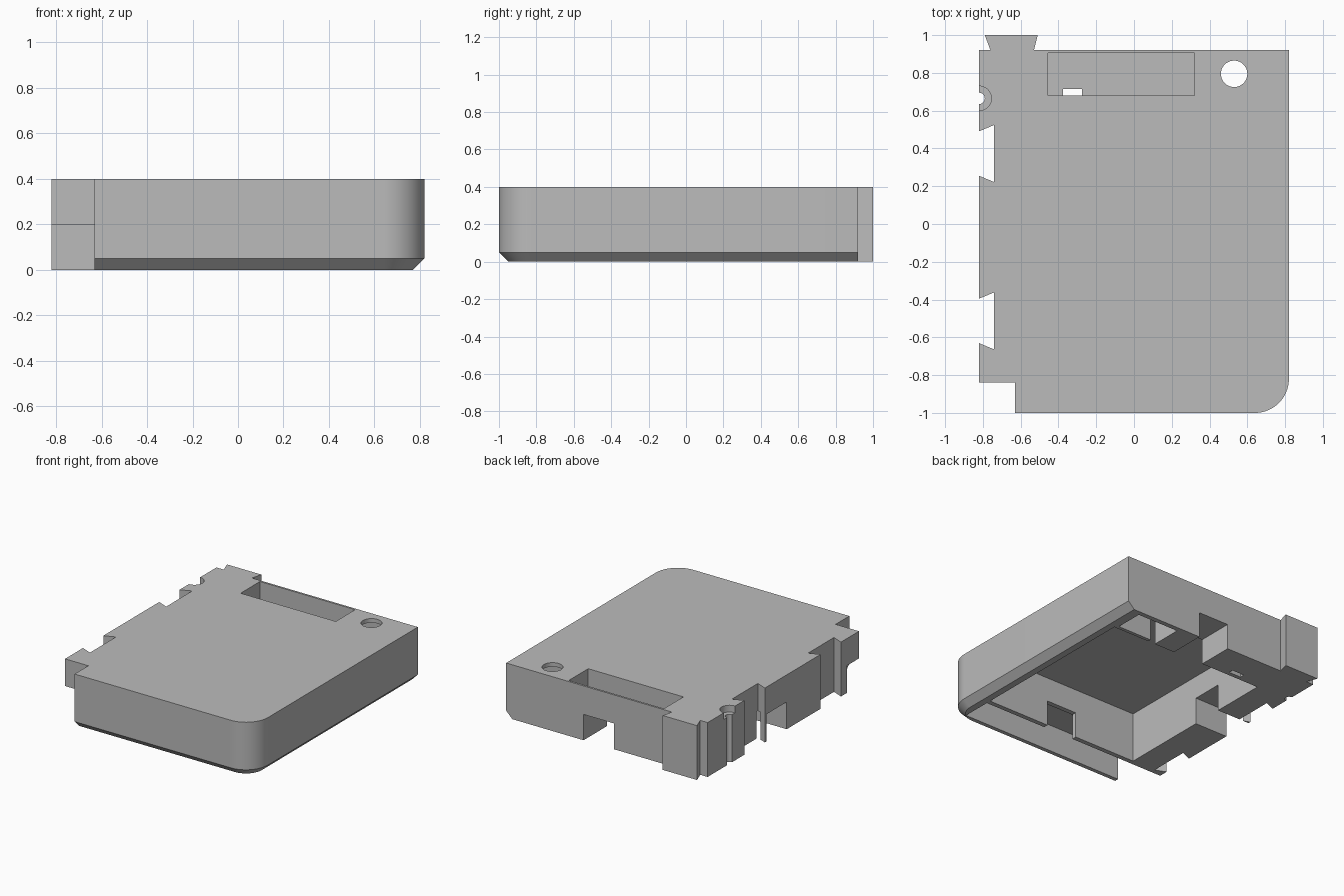
import bpy, bmesh, math

if "Cube" in bpy.data.objects:
    bpy.data.objects.remove(bpy.data.objects["Cube"], do_unlink=True)

H = 0.4        # overall height
CH = 0.05      # bottom chamfer
LOW = 0.2      # height of underside channels

grey = bpy.data.materials.new("light grey")
grey.use_nodes = True
colour = (0.5, 0.5, 0.5, 1)
grey.diffuse_color = colour
grey.node_tree.nodes["Principled BSDF"].inputs["Base Color"].default_value = colour


def loft(name, rings):
    """Solid through matching rings of 3D points, listed bottom to top."""
    bm = bmesh.new()
    loops = [[bm.verts.new(p) for p in ring] for ring in rings]
    n = len(loops[0])
    for a, b in zip(loops, loops[1:]):
        for i in range(n):
            j = (i + 1) % n
            bm.faces.new((a[i], a[j], b[j], b[i]))
    bm.faces.new(loops[0][::-1])
    bm.faces.new(loops[-1])
    bmesh.ops.recalc_face_normals(bm, faces=bm.faces)
    mesh = bpy.data.meshes.new(name)
    bm.to_mesh(mesh)
    bm.free()
    obj = bpy.data.objects.new(name, mesh)
    obj.data.materials.append(grey)
    bpy.context.collection.objects.link(obj)
    return obj


def prism(name, pts, z0, z1):
    return loft(name, [[(x, y, z) for x, y in pts] for z in (z0, z1)])


def box(name, x0, x1, y0, y1, z0, z1):
    return prism(name, [(x0, y0), (x1, y0), (x1, y1), (x0, y1)], z0, z1)


def cylinder(name, x, y, r, z0, z1, n=40):
    ring = [(x + r * math.cos(2 * math.pi * i / n),
             y + r * math.sin(2 * math.pi * i / n)) for i in range(n)]
    return prism(name, ring, z0, z1)


def outline(inset, z):
    """Case outline; the inset only moves the front and +x edges."""
    r, seg = 0.18, 20
    pts = [(-0.63, -1 + inset)]
    for i in range(seg + 1):
        a = math.pi / 2 * (i / seg - 1)
        pts.append((0.82 - r + (r - inset) * math.cos(a),
                    -1 + r + (r - inset) * math.sin(a)))
    pts += [(0.82 - inset, 0.92), (-0.53, 0.92),
            (-0.51, 1), (-0.79, 1), (-0.76, 0.92),     # dovetail tab
            (-0.82, 0.92), (-0.82, -0.84), (-0.63, -0.84)]
    return [(x, y, z) for x, y in pts]


# Case body with rounded corner, chamfer and dovetail tab
case = loft("case_body", [outline(CH, 0), outline(0, CH), outline(0, H)])

cutters = [
    # open underside
    box("main_cavity", -0.55, 0.72, -0.665, 0.65, -0.1, 0.37),
    box("front_channel", -0.9, 0.72, -0.92, -0.70, -0.1, LOW),
    # cable openings through the walls
    box("back_opening", -0.06, 0.19, 0.6, 1.1, -0.1, 0.19),
    box("front_opening", -0.04, 0.21, -0.75, -0.6, -0.1, 0.19),
    box("side_opening", -0.9, -0.5, 0.0, 0.235, -0.1, LOW),
    # display pocket and its slot
    box("top_pocket", -0.455, 0.32, 0.68, 0.905, 0.22, 0.5),
    box("pocket_slot", -0.375, -0.275, 0.68, 0.715, -0.1, 0.3),
    # button hole with recess beneath
    cylinder("button_hole", 0.53, 0.795, 0.07, 0.3, 0.5),
    box("button_recess", 0.36, 0.70, 0.675, 0.885, -0.1, 0.37),
    box("recess_slit", 0.36, 0.42, 0.6, 0.7, -0.1, 0.3),
    # half screw hole with counterbore
    cylinder("screw_hole", -0.82, 0.665, 0.03, -0.1, 0.5),
    cylinder("screw_counterbore", -0.82, 0.665, 0.065, 0.35, 0.5),
]

# Dovetail sockets on the -x edge
for mid in (0.373, -0.513):
    mouth, inner = 0.118, 0.151
    flare = (inner - mouth) / 0.08
    out = mouth - flare * 0.08
    cutters.append(prism("dovetail_socket", [
        (-0.90, mid - out), (-0.74, mid - inner),
        (-0.74, mid + inner), (-0.90, mid + out)], -0.1, 0.5))

# Cut everything out of the case
for c in cutters:
    mod = case.modifiers.new(c.name, "BOOLEAN")
    mod.operation = "DIFFERENCE"
    mod.solver = "EXACT"
    mod.object = c
bpy.context.view_layer.update()
graph = bpy.context.evaluated_depsgraph_get()
result = bpy.data.meshes.new_from_object(case.evaluated_get(graph))
case.modifiers.clear()
case.data = result
for c in cutters:
    bpy.data.objects.remove(c, do_unlink=True)

bpy.ops.object.select_all(action="DESELECT")
case.select_set(True)
bpy.context.view_layer.objects.active = case
bpy.ops.object.shade_smooth_by_angle(angle=math.radians(30))
